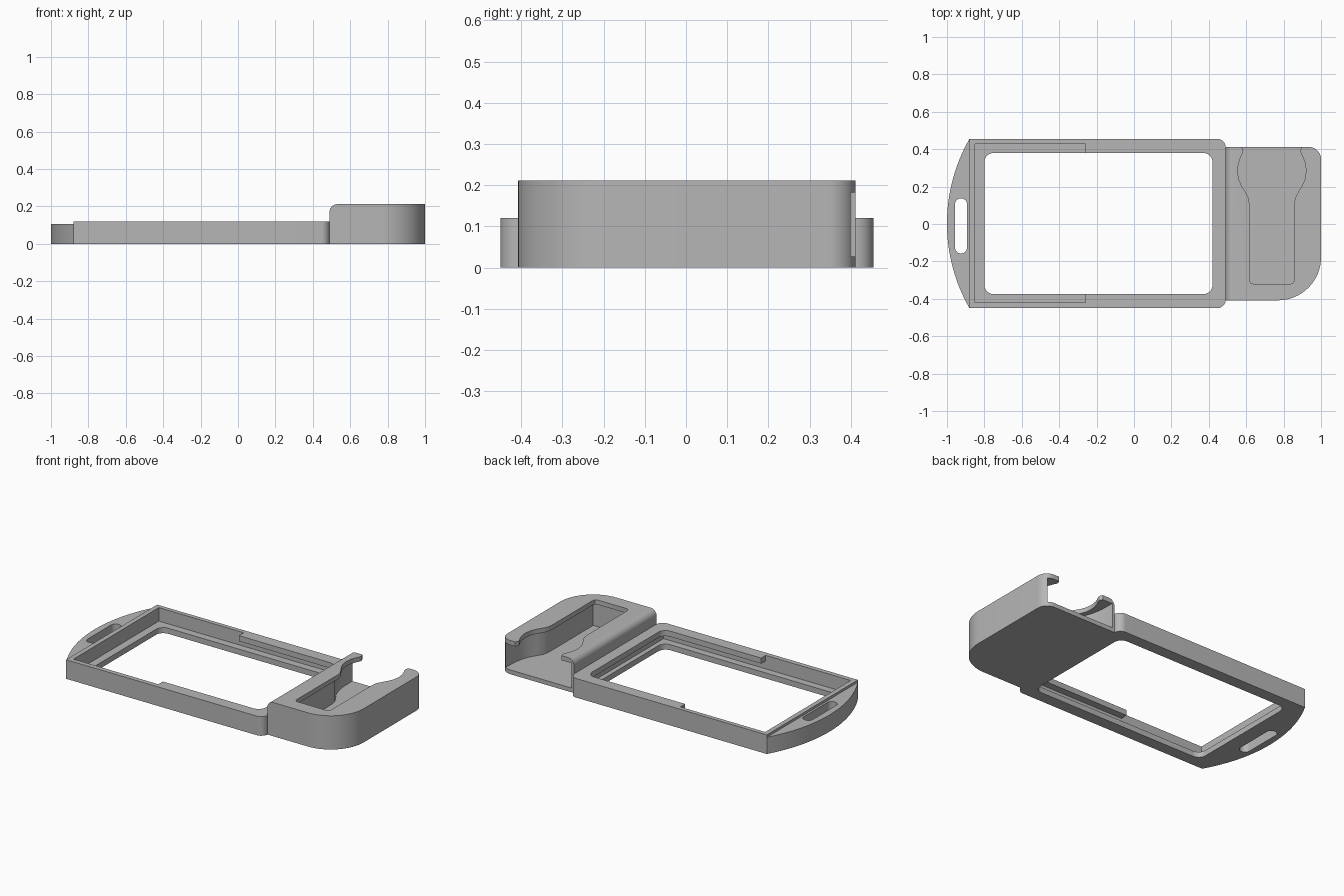
import bpy, bmesh, math
from mathutils import Vector

if "Cube" in bpy.data.objects:
    bpy.data.objects.remove(bpy.data.objects["Cube"], do_unlink=True)

grey = bpy.data.materials.new("plain_grey")
grey.use_nodes = True
GREY = (0.47, 0.47, 0.47, 1)
grey.diffuse_color = GREY
grey.node_tree.nodes["Principled BSDF"].inputs["Base Color"].default_value = GREY


def rounded(corners, steps=10):
    """Counter-clockwise outline from (x, y, radius) corners."""
    out = []
    n = len(corners)
    for i, (x, y, r) in enumerate(corners):
        p = Vector((x, y))
        if r == 0:
            out.append(p)
            continue
        a = (Vector(corners[i - 1][:2]) - p).normalized()
        b = (Vector(corners[(i + 1) % n][:2]) - p).normalized()
        half = a.angle(b) / 2
        centre = p + (a + b).normalized() * (r / math.sin(half))
        start = p + a * (r / math.tan(half)) - centre
        end = p + b * (r / math.tan(half)) - centre
        sweep = start.angle_signed(end)
        a0 = math.atan2(start.y, start.x)
        for k in range(steps + 1):
            t = a0 - sweep * k / steps
            out.append(centre + r * Vector((math.cos(t), math.sin(t))))
    return out


def box(x0, x1, y0, y1, r=0):
    return rounded([(x0, y0, r), (x1, y0, r), (x1, y1, r), (x0, y1, r)])


def prism(name, outline, z0, z1):
    bm = bmesh.new()
    face = bm.faces.new([bm.verts.new((x, y, z0)) for x, y in outline])
    new = bmesh.ops.extrude_face_region(bm, geom=[face])["geom"]
    tops = [v for v in new if isinstance(v, bmesh.types.BMVert)]
    bmesh.ops.translate(bm, verts=tops, vec=(0, 0, z1 - z0))
    bmesh.ops.recalc_face_normals(bm, faces=bm.faces)
    mesh = bpy.data.meshes.new(name)
    bm.to_mesh(mesh)
    bm.free()
    mesh.materials.append(grey)
    ob = bpy.data.objects.new(name, mesh)
    bpy.context.collection.objects.link(ob)
    return ob


def activate(ob):
    bpy.ops.object.select_all(action='DESELECT')
    ob.select_set(True)
    bpy.context.view_layer.objects.active = ob


def cut(ob, outline, z0, z1):
    cutter = prism("cutter", outline, z0, z1)
    cutter.hide_render = True
    mod = ob.modifiers.new("cut", 'BOOLEAN')
    mod.operation = 'DIFFERENCE'
    mod.solver = 'EXACT'
    mod.object = cutter
    activate(ob)
    bpy.ops.object.modifier_apply(modifier=mod.name)
    bpy.data.objects.remove(cutter, do_unlink=True)


def mirrored(half, cx):
    """Closed outline from (half width, y) points running front to back."""
    right = [(cx + w, y) for w, y in half]
    left = [(cx - w, y) for w, y in reversed(half)]
    return right + left


def finish(ob):
    activate(ob)
    bpy.ops.object.shade_smooth_by_angle(angle=math.radians(30))


# Tray frame: open window, slide-in pocket, retaining lips over the inner half
frame = prism("tray_frame", rounded([(-0.88, -0.45, 0), (0.49, -0.45, 0.045),
                                     (0.49, 0.455, 0.045), (-0.88, 0.455, 0)]), 0, 0.12)
cut(frame, box(-0.80, 0.42, -0.375, 0.38, 0.05), -0.1, 0.3)
cut(frame, box(-0.85, 0.45, -0.42, 0.428), 0.035, 0.085)
cut(frame, box(-0.85, -0.26, -0.42, 0.428), 0.06, 0.3)
finish(frame)

# Bowed end tab with a strap slot
R, CX = 0.913, -0.087
spread = math.asin(0.4525 / R)
arc = [(CX - R * math.cos(t), 0.0025 - R * math.sin(t))
       for t in (spread * (k / 16 - 1) for k in range(33))]
tab = prism("end_tab", arc, 0, 0.105)
cut(tab, box(-0.957, -0.893, -0.157, 0.137, 0.031), -0.1, 0.3)
finish(tab)

# Holder block with one large and one small rounded corner
block = prism("holder_block", rounded([(0.49, -0.408, 0), (1, -0.408, 0.23),
                                       (1, 0.412, 0.065), (0.49, 0.412, 0)], 16), 0, 0.212)
bm = bmesh.new()
bm.from_mesh(block.data)
edge = [e for e in bm.edges if all(v.co.x < 0.491 and v.co.z > 0.2 for v in e.verts)]
bmesh.ops.bevel(bm, geom=edge, offset=0.04, segments=8, profile=0.5, affect='EDGES')
bm.to_mesh(block.data)
bm.free()

# Undercut cavity open at the back, then the narrower opening in its roof
cavity = [(0.15, -0.35), (0.15, 0.09), (0.157, 0.13), (0.18, 0.17), (0.205, 0.21),
          (0.222, 0.26), (0.232, 0.32), (0.236, 0.5)]
cut(block, mirrored(cavity, 0.74), 0.027, 0.183)
opening = [(0.1, -0.32), (0.114, -0.314), (0.12, -0.3), (0.12, 0.11), (0.125, 0.14),
           (0.14, 0.17), (0.162, 0.205), (0.177, 0.24), (0.183, 0.285), (0.178, 0.325),
           (0.165, 0.36), (0.155, 0.38), (0.153, 0.395), (0.163, 0.415), (0.163, 0.5)]
cut(block, mirrored(opening, 0.737), 0.1, 0.3)
finish(block)
